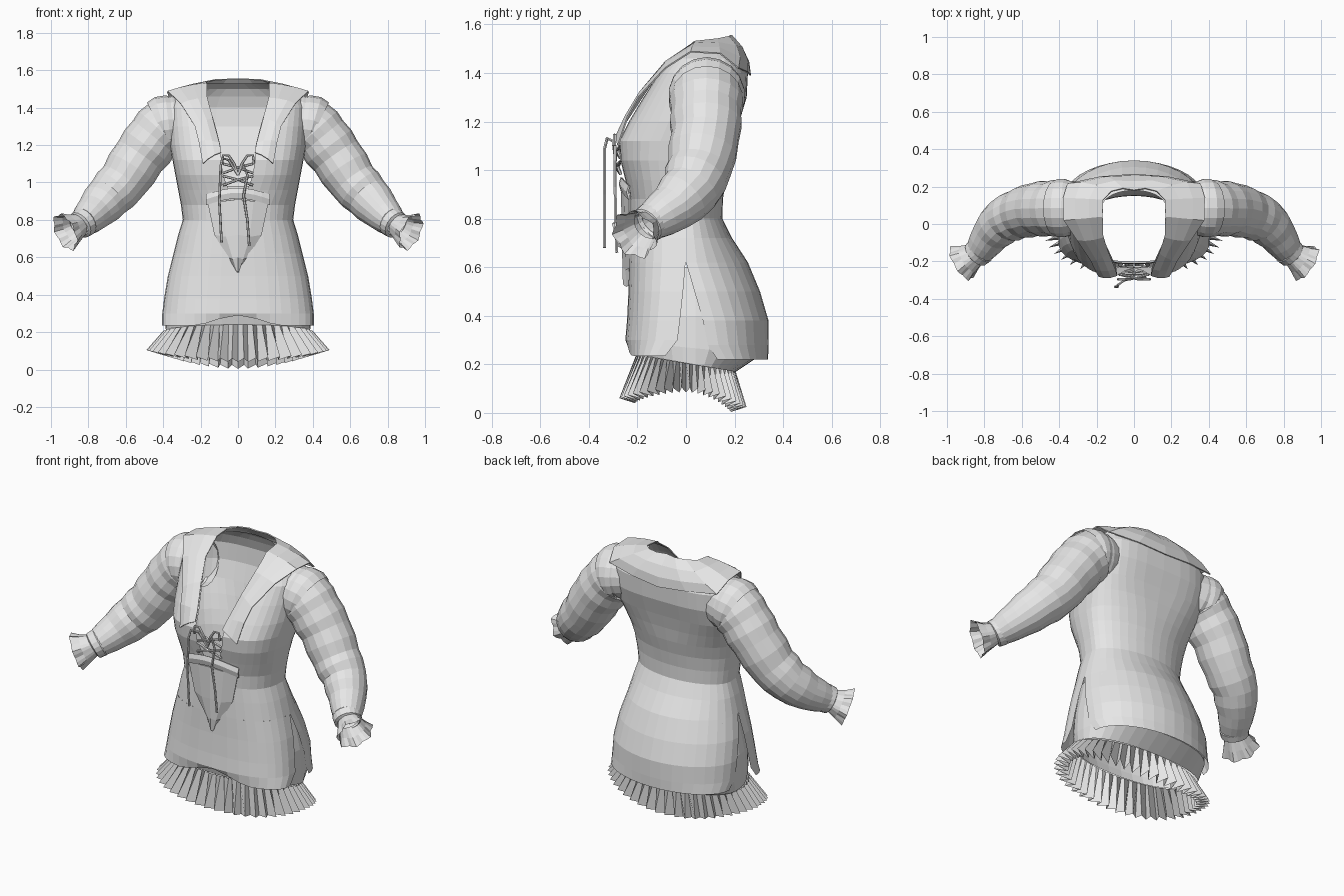
import bpy, bmesh, math
from mathutils import Vector

cube = bpy.data.objects.get("Cube")
if cube:
    bpy.data.objects.remove(cube)

cloth = bpy.data.materials.new("plain grey cloth")
cloth.use_nodes = True
GREY = (0.8, 0.8, 0.8, 1)
cloth.diffuse_color = GREY
cloth.node_tree.nodes["Principled BSDF"].inputs["Base Color"].default_value = GREY


def loft(name, rows, closed=False):
    """Join rows of points, all of one length, with quads."""
    bm = bmesh.new()
    grid = [[bm.verts.new(p) for p in row] for row in rows]
    n = len(grid[0])
    for a, b in zip(grid, grid[1:]):
        for i in range(n if closed else n - 1):
            j = (i + 1) % n
            bm.faces.new((a[i], a[j], b[j], b[i]))
    bmesh.ops.remove_doubles(bm, verts=bm.verts, dist=0.0005)
    bmesh.ops.recalc_face_normals(bm, faces=bm.faces)
    mesh = bpy.data.meshes.new(name)
    bm.to_mesh(mesh)
    bm.free()
    mesh.materials.append(cloth)
    ob = bpy.data.objects.new(name, mesh)
    bpy.context.collection.objects.link(ob)
    return ob


def thicken(ob, depth):
    mod = ob.modifiers.new("thickness", 'SOLIDIFY')
    mod.thickness = depth
    mod.offset = 0


def flip(points):
    return [(-x, y, z) for x, y, z in points]


def arc(x0, w, y_end, y_side, z, power=2.0, steps=9):
    """Quarter outline from the centre line round to the side."""
    out = []
    for i in range(steps + 1):
        a = math.pi / 2 * i / steps
        s, c = math.sin(a) ** (2 / power), max(0, math.cos(a)) ** (2 / power)
        out.append((x0 + (w - x0) * s, y_side + (y_end - y_side) * c, z))
    return out


def tube(name, pts, radii, sides=6, wave=None):
    """Rings swept along a path; wave changes the radius around a ring."""
    pts = [Vector(p) for p in pts]
    rows = []
    for k, p in enumerate(pts):
        t = (pts[min(k + 1, len(pts) - 1)] - pts[max(k - 1, 0)]).normalized()
        u = t.cross(Vector((0, 1, 0))).normalized()
        v = t.cross(u)
        row = []
        for i in range(sides):
            a = math.tau * i / sides
            r = radii[k] * (wave(k, i) if wave else 1)
            row.append(p + u * r * math.cos(a) + v * r * math.sin(a))
        rows.append(row)
    return loft(name, rows, closed=True)


# Bodice: height, neck gap, half width, front, side and back depth, back squareness
bodice = [
    (.62, 0, .345, -.235, 0, .255, 2), (.72, 0, .32, -.232, 0, .19, 2),
    (.80, 0, .295, -.23, 0, .15, 2), (.88, 0, .305, -.235, 0, .152, 2),
    (.96, .05, .32, -.25, 0, .165, 2), (1.04, .08, .335, -.27, 0, .185, 2.2),
    (1.12, .09, .35, -.275, .02, .20, 2.6), (1.2, .095, .365, -.235, .05, .22, 3),
    (1.3, .12, .37, -.175, .07, .25, 3.1), (1.4, .15, .37, -.11, .08, .255, 3),
    (1.46, .165, .335, -.06, .09, .235, 2.8), (1.5, .165, .26, 0, .09, .215, 2.5),
    (1.53, .165, .17, .03, .09, .18, 2)]
rows = []
for z, gap, w, front, side, back, square in bodice:
    half = arc(gap, w, front, side, z, 2.5) + arc(0, w, back, side, z, square)[::-1][1:]
    rows.append(half + flip(half)[::-1][1:])
loft("bodice", rows)

# Front skirt panel with an arched hem and rounded slit corners
rows = []
for z, w, front, side in [(.62, .345, -.235, -.002), (.5, .375, -.237, -.012),
                          (.38, .395, -.243, -.025), (.3, .405, -.25, -.035),
                          (.235, .405, -.24, -.085)]:
    half = arc(0, w, front, side, z, 2.5)
    if z < .25:
        half = [(x, y, z + .055 * max(0, math.cos(min(x / .25, 1) * math.pi / 2)) ** 2)
                for x, y, _ in half]
    rows.append(flip(half)[::-1] + half[1:])
loft("skirt_front", rows)

# Back skirt panel
rows = []
for z, w, side, back in [(.62, .345, 0, .255), (.5, .374, .035, .305),
                         (.38, .388, .07, .34), (.28, .388, .09, .34), (.22, .378, .13, .338)]:
    half = arc(0, w, back, side, z)
    rows.append(flip(half)[::-1] + half[1:])
loft("skirt_back", rows)

# Underskirt seen through the side slits, drawn in below the back hem
rows = []
for z, w, front, back, tilt in [(.6, .338, -.21, .225, 0), (.4, .383, -.215, .3, 0),
                                (.27, .39, -.215, .31, .02), (.205, .385, -.2, .205, .035)]:
    half = arc(0, w, front, .04, z, 2.3) + arc(0, w, back, .04, z, 2.2)[::-1][1:]
    half = [(x, y, z - tilt * y / .2) for x, y, z in half]
    rows.append(half + flip(half)[::-1][1:])
loft("underskirt", rows)

# Pleated ruffle at the hem, squarer in front
PLEATS = 48
top, bottom = [], []
for i in range(PLEATS * 2):
    a = math.tau * i / (PLEATS * 2)
    c, s = math.cos(a), math.sin(a)
    fold = i % 2
    square = 1.12 if s < 0 else 1
    spread = (abs(c) ** 2.4 + abs(s) ** 2.4) ** (-1 / 2.4) if s < 0 else 1
    drop = (.04 + .045 * c * c) if s < 0 else (.004 + .08 * c * c)
    y_top = .205
    y_low = (.275 if s < 0 else .25) - (0 if fold else .065)
    x_low = .49 if fold else .41
    top.append(((.385 + .015 * fold) * c, y_top * s, .205 - .035 * s))
    bottom.append((x_low * c * spread, y_low * s * spread, drop + (.02 if fold else 0)))
loft("hem_ruffle", [top, bottom], closed=True)

# Wide collar: inner and outer edge, front tip to back centre
inner = [(.09, -.275, 1.16), (.1, -.24, 1.21), (.135, -.155, 1.34), (.165, -.07, 1.45),
         (.168, .04, 1.53), (.165, .13, 1.54), (.12, .175, 1.55), (0, .18, 1.555)]
outer = [(.188, -.28, 1.1), (.21, -.24, 1.22), (.23, -.195, 1.3), (.305, -.085, 1.42),
         (.375, .02, 1.487), (.378, .14, 1.48), (.355, .215, 1.42), (0, .265, 1.39)]
rows = []
for k, (p, q) in enumerate(zip(inner, outer)):
    p, q = Vector(p), Vector(q)
    lift = Vector((0, -.008, .008)) if k < 4 else Vector((0, .018 * (k > 5), .006))
    rows.append([p, p.lerp(q, .35) + lift, p.lerp(q, .7) + lift, q])
rows.insert(-1, [a.lerp(b, .5) + Vector((0, .012, 0)) for a, b in zip(rows[-2], rows[-1])])
rows += [[Vector((-v.x, v.y, v.z)) for v in row] for row in rows[-2::-1]]
thicken(loft("collar", rows), .006)

# Sleeves, shoulder bands and flared cuffs
path = [(.28, .085, 1.325), (.385, .085, 1.31), (.45, .083, 1.24), (.525, .08, 1.14),
        (.615, .055, 1.005), (.695, .02, .92), (.765, -.055, .845), (.825, -.145, .785)]
girth = [.14, .155, .152, .147, .138, .127, .108, .077]
for side, label in ((1, "left"), (-1, "right")):
    def place(p):
        return Vector((p[0] * side, p[1], p[2]))
    pts, radii = [], []
    for k in range(len(path) - 1):
        for f in (0, .5):
            pts.append(place(path[k]).lerp(place(path[k + 1]), f))
            puff = 1 if f else .95
            radii.append((girth[k] + (girth[k + 1] - girth[k]) * f) * puff)
    pts.append(place(path[-1]))
    radii.append(girth[-1])
    tube(label + "_sleeve", pts, radii, 18)
    tube(label + "_shoulder_band",
         [place(p) for p in ((.345, .085, 1.312), (.37, .085, 1.31), (.4, .085, 1.305), (.42, .085, 1.295))],
         [.148, .157, .158, .148], 18)
    tube(label + "_cuff_band",
         [place(p) for p in ((.81, -.13, .797), (.82, -.14, .79), (.845, -.163, .772), (.85, -.168, .768))],
         [.07, .08, .076, .06], 18)
    tube(label + "_cuff_ruffle",
         [place(p) for p in ((.845, -.16, .775), (.887, -.188, .752), (.925, -.212, .735))],
         [.06, .08, .1], 28,
         lambda k, i: 1 + .05 * k * math.cos(i * math.pi / 2))

# Pointed front panel with a centre ridge
rows = []
for z, w, y in [(.91, .165, -.252), (.72, .125, -.248), (.6, .05, -.246), (.53, .004, -.244)]:
    rows.append([(-w, y + .02, z), (-w * .5, y, z - .01), (0, y - .012, z),
                 (w * .5, y, z - .01), (w, y + .02, z)])
thicken(loft("pointed_panel", rows), .008)

# Arched band over the panel
rows = []
for i in range(9):
    x = -.17 + .34 * i / 8
    rise = .035 * math.cos(x / .17 * math.pi / 2)
    y = -.265 + 1.1 * x * x
    rows.append([(x, y, .88 + rise), (x, y - .008, .91 + rise), (x, y, .935 + rise)])
thicken(loft("waist_band", rows), .008)

# Inner panel behind the lacing
loft("inner_panel", [[(x, -.2 + x * x, z) for x in (-.13, -.06, 0, .06, .13)] for z in (.86, .92, .98)])


def lace(name, pts):
    tube(name, pts, [.007] * len(pts), 6)


# Crossed laces
for z in (.985, 1.05):
    for s in (1, -1):
        lace("crossed_lace", [(-.08 * s, -.27, z), (0, -.285 - .004 * s, z + .03), (.08 * s, -.27, z + .05)])

# Bow loops and the two hanging strands
for s in (1, -1):
    lace("bow_loop", [(0, -.29, 1.04), (.02 * s, -.295, 1.1), (.05 * s, -.295, 1.145),
                      (.08 * s, -.295, 1.145), (.085 * s, -.295, 1.1)])
lace("right_strand", [(0, -.29, 1.04), (-.05, -.3, 1.12), (-.085, -.325, 1.13), (-.092, -.335, 1.09),
                      (-.1, -.336, .9), (-.088, -.336, .68)])
lace("left_strand", [(0, -.29, 1.04), (.03, -.292, 1.1), (.05, -.292, 1.04), (.03, -.292, .93),
                     (.05, -.29, .8), (.06, -.285, .66)])
